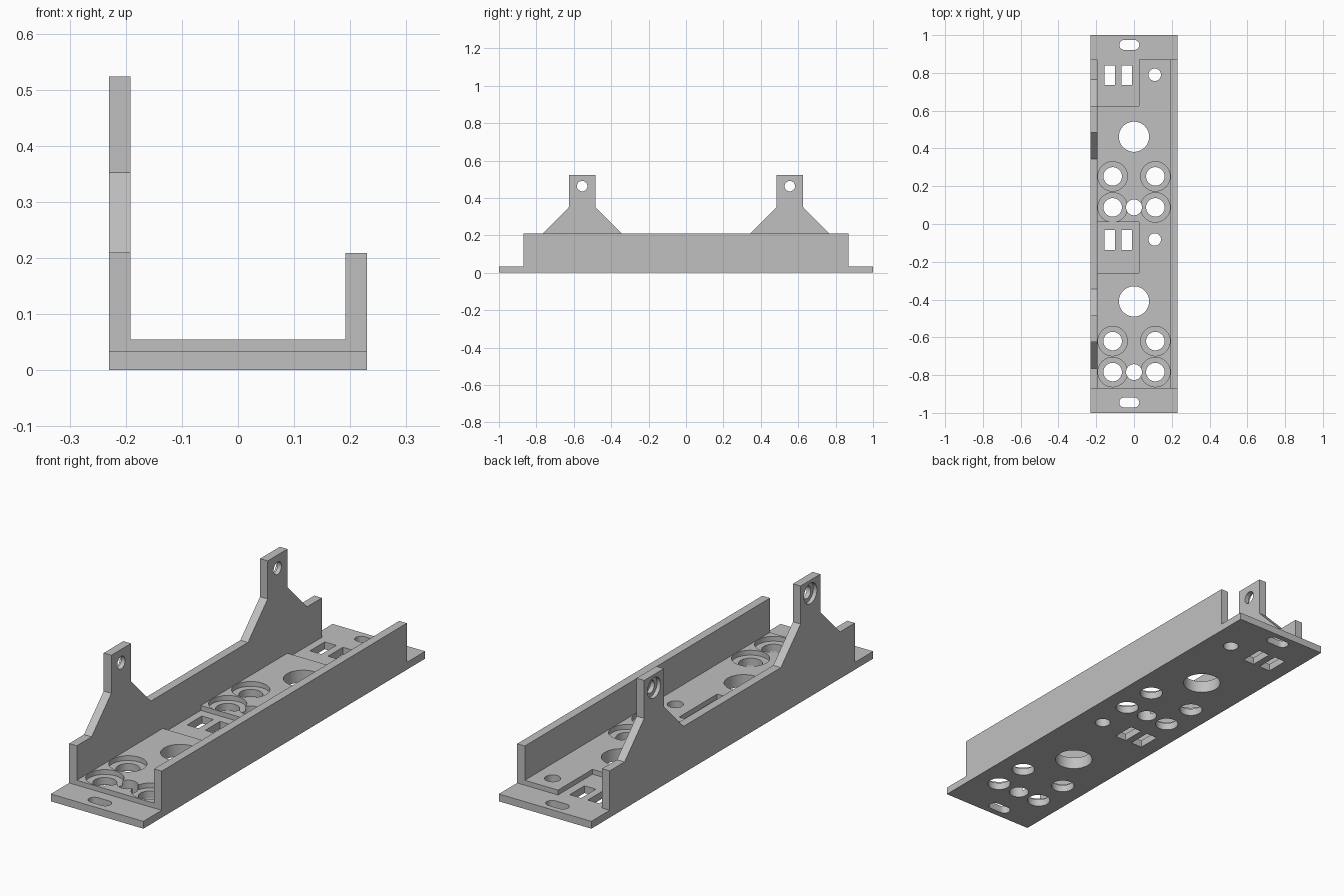
import bpy, bmesh
from math import sin, cos, pi, radians

cube = bpy.data.objects.get("Cube")
if cube:
    bpy.data.objects.remove(cube, do_unlink=True)

metal = bpy.data.materials.new("light grey")
metal.use_nodes = True
GREY = (0.53, 0.53, 0.53, 1)
metal.diffuse_color = GREY
metal.node_tree.nodes["Principled BSDF"].inputs["Base Color"].default_value = GREY


def prism(name, pts, lo, hi, axis="z"):
    """Extrude a 2D outline along x or z."""
    def place(p, d):
        return (d, p[0], p[1]) if axis == "x" else (p[0], p[1], d)
    bm = bmesh.new()
    rings = [[bm.verts.new(place(p, d)) for p in pts] for d in (lo, hi)]
    for ring in rings:
        bm.faces.new(ring)
    n = len(pts)
    for i in range(n):
        j = (i + 1) % n
        bm.faces.new((rings[0][i], rings[0][j], rings[1][j], rings[1][i]))
    bmesh.ops.recalc_face_normals(bm, faces=bm.faces)
    mesh = bpy.data.meshes.new(name)
    bm.to_mesh(mesh)
    bm.free()
    mesh.materials.append(metal)
    ob = bpy.data.objects.new(name, mesh)
    bpy.context.collection.objects.link(ob)
    return ob


def rect(x0, x1, y0, y1):
    return [(x0, y0), (x1, y0), (x1, y1), (x0, y1)]


def disc(x, y, r, half=0, n=48):
    """Circle, stretched into a slot when half is above zero."""
    pts = []
    for i in range(n):
        a = 2 * pi * (i + 0.5) / n
        shift = half if cos(a) > 0 else -half
        pts.append((x + shift + r * cos(a), y + r * sin(a)))
    return pts


W, WALL = 0.23, 0.192
END, PLATE, FLOOR, RIM, TOP = 0.87, 0.033, 0.055, 0.21, 0.523
TABS = (-0.555, 0.555)

# Side outline with end flanges and two hanging tabs
outline = [(1, 0), (1, PLATE), (END, PLATE), (END, RIM)]
for y in reversed(TABS):
    outline += [(y + 0.21, RIM), (y + 0.07, 0.352), (y + 0.07, TOP),
                (y - 0.07, TOP), (y - 0.07, 0.352), (y - 0.21, RIM)]
outline += [(-END, RIM), (-END, PLATE), (-1, PLATE), (-1, 0)]
tray = prism("mounting_tray", outline, -W, W, "x")

cutters = []


def cut(pts, lo, hi, axis="z"):
    ob = prism("cutter", pts, lo, hi, axis)
    ob.hide_render = True
    cutters.append(ob)
    mod = tray.modifiers.new("cut", "BOOLEAN")
    mod.operation = "DIFFERENCE"
    mod.solver = "EXACT"
    mod.object = ob


# Channel between the walls, and the low wall on the left side
cut(rect(-WALL, WALL, -1.2, 1.2), FLOOR, 1)
cut(rect(0.1, 0.4, -1.2, 1.2), RIM - 0.001, 1)

# Shallow pockets in the floor
cut(rect(-WALL, 0.027, 0.625, 0.9), PLATE, 0.1)
cut(rect(-WALL, 0.027, -0.26, 0.01), PLATE, 0.1)

# The same group of floor openings appears twice along the tray
for y in (0, -0.872):
    cut(disc(0, y + 0.462, 0.08), -0.1, 0.1)
    cut(disc(0, y + 0.088, 0.042), -0.1, 0.1)
    cut(disc(0.11, y + 0.79, 0.033), -0.1, 0.1)
    for x in (-0.157, -0.067):
        cut(rect(x, x + 0.057, y + 0.735, y + 0.84), -0.1, 0.1)
    for x in (-0.113, 0.113):
        for dy in (0.088, 0.252):
            cut(disc(x, y + dy, 0.078), PLATE, 0.1)
            cut(disc(x, y + dy, 0.049), -0.1, 0.1)

# Slots in the end flanges
for y in (-0.945, 0.948):
    cut(disc(-0.025, y, 0.026, 0.027), -0.1, 0.1)

# Stepped holes in the tabs, wider on the outer face
for y in TABS:
    cut(disc(y, 0.463, 0.028), -0.3, -0.1, "x")
    cut(disc(y, 0.463, 0.046), -0.3, -0.212, "x")

# Apply the cuts and drop the helpers
deps = bpy.context.evaluated_depsgraph_get()
mesh = bpy.data.meshes.new_from_object(tray.evaluated_get(deps))
tray.modifiers.clear()
tray.data = mesh
mesh.name = "mounting_tray"
mesh.materials.clear()
mesh.materials.append(metal)
for p in mesh.polygons:
    p.material_index = 0
for ob in cutters:
    bpy.data.objects.remove(ob, do_unlink=True)

for ob in bpy.context.selected_objects:
    ob.select_set(False)
bpy.context.view_layer.objects.active = tray
tray.select_set(True)
bpy.ops.object.shade_smooth_by_angle(angle=radians(30))
